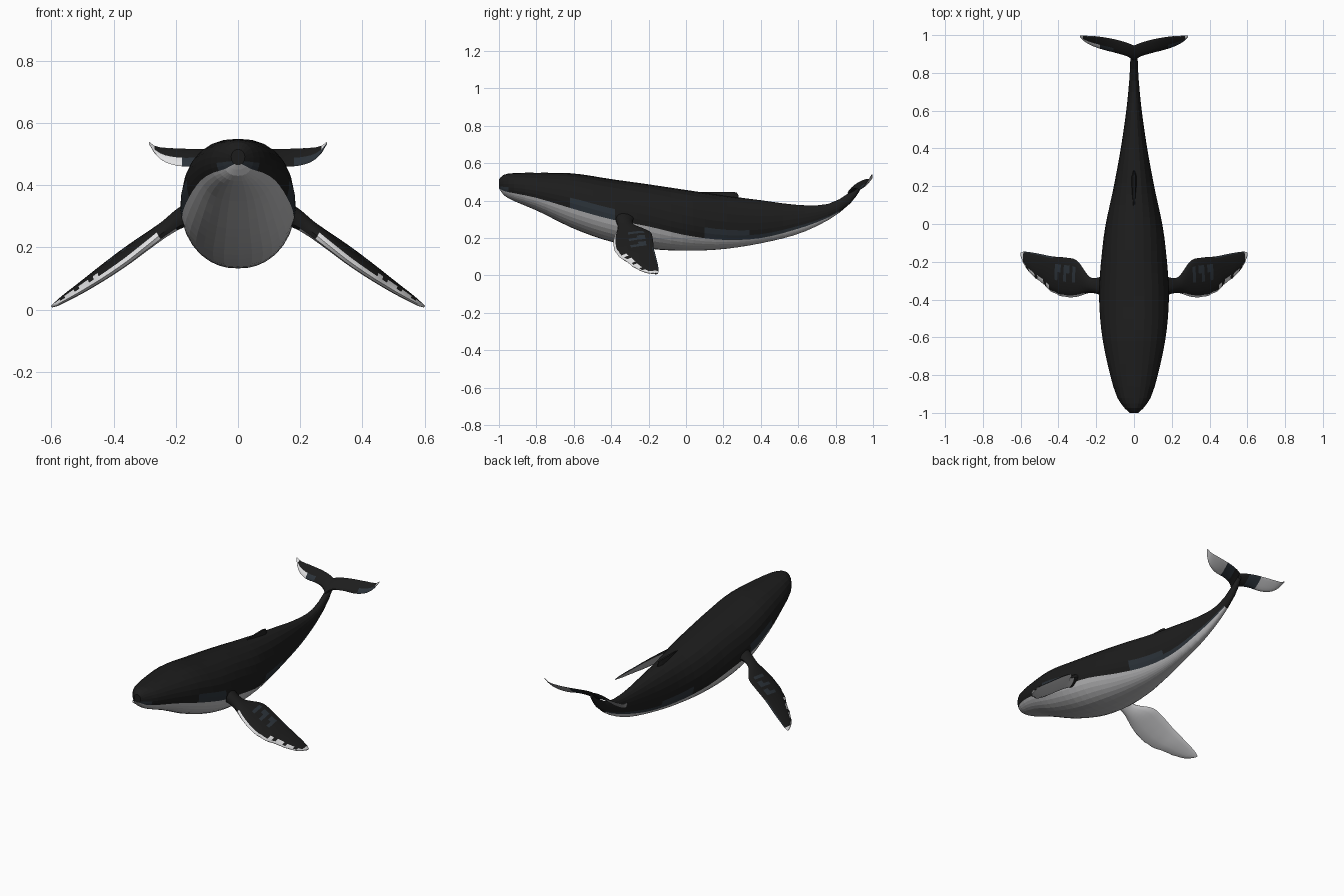
import bpy, bmesh, math, random
from mathutils import Vector

if "Cube" in bpy.data.objects:
    bpy.data.objects.remove(bpy.data.objects["Cube"])

random.seed(4)


def material(name, rgb):
    m = bpy.data.materials.new(name)
    m.diffuse_color = (*rgb, 1)
    m.use_nodes = True
    m.node_tree.nodes["Principled BSDF"].inputs["Base Color"].default_value = m.diffuse_color
    return m


MATS = [material("black_skin", (0.012, 0.012, 0.012)),
        material("slate_skin", (0.025, 0.033, 0.042)),
        material("pale_grey_belly", (0.5, 0.5, 0.51)),
        material("white_edge", (0.75, 0.75, 0.76))]
BLACK, SLATE, GREY, WHITE = range(4)


def sample(table, t):
    """Smooth interpolation of table rows, keyed by their first column."""
    n = len(table)
    i = 0
    while i < n - 2 and t > table[i + 1][0]:
        i += 1
    a, b = table[i], table[i + 1]
    p, q = table[max(i - 1, 0)], table[min(i + 2, n - 1)]
    h = b[0] - a[0]
    u = (t - a[0]) / h
    out = []
    for k in range(1, len(a)):
        ma = (b[k] - p[k]) / (b[0] - p[0]) * h
        mb = (q[k] - a[k]) / (q[0] - a[0]) * h
        out.append((2*u**3 - 3*u*u + 1) * a[k] + (u**3 - 2*u*u + u) * ma
                   + (3*u*u - 2*u**3) * b[k] + (u**3 - u*u) * mb)
    return out


def loft(name, rings, colour, smooth=None):
    """Skin closed rings; colour(ring, segment) gives the material index."""
    bm = bmesh.new()
    rows = [[bm.verts.new(p) for p in r] for r in rings]
    n = len(rows[0])
    for i in range(len(rows) - 1):
        for j in range(n):
            k = (j + 1) % n
            f = bm.faces.new((rows[i][j], rows[i][k], rows[i+1][k], rows[i+1][j]))
            f.material_index = colour(i, j)
    for r in (rows[0], rows[-1]):
        bm.faces.new(r)
    bmesh.ops.recalc_face_normals(bm, faces=bm.faces)
    me = bpy.data.meshes.new(name)
    bm.to_mesh(me)
    bm.free()
    for m in MATS:
        me.materials.append(m)
    ob = bpy.data.objects.new(name, me)
    bpy.context.collection.objects.link(ob)
    if smooth:
        bpy.context.view_layer.objects.active = ob
        ob.select_set(True)
        bpy.ops.object.shade_smooth_by_angle(angle=math.radians(smooth))
        ob.select_set(False)
    return ob


# Body: y, top z, bottom z, half width, belly line z, widest point (share of height)
BODY = [(-1.0, .515, .465, .022, .468, .5),
        (-.975, .538, .43, .05, .452, .5),
        (-.92, .547, .398, .088, .44, .5),
        (-.8, .549, .348, .126, .415, .5),
        (-.6, .545, .25, .168, .355, .52),
        (-.4, .515, .18, .185, .30, .47),
        (-.2, .487, .143, .175, .262, .45),
        (0, .457, .132, .15, .215, .47),
        (.2, .428, .141, .107, .19, .48),
        (.4, .402, .172, .07, .2, .5),
        (.6, .377, .222, .041, .25, .5),
        (.75, .38, .29, .026, .305, .5),
        (.85, .424, .358, .02, .36, .5),
        (.9, .465, .41, .018, .41, .5),
        (.94, .505, .47, .01, .47, .5)]
ys = [-1, -.99, -.975, -.95] + [-.92 + .06 * i for i in range(31)] + [.91, .94]
LOW, STRIP, HIGH = 7, 2, 6          # segments on each flank


def body_ring(y):
    top, bot, w, line, share = sample(BODY, y)
    mid = bot + (top - bot) * share

    def point(a):
        h = (top - mid) if a > 0 else (mid - bot)
        return (w * max(math.cos(a), 0) ** .85, y, mid + h * math.sin(a))

    a0 = math.asin(max(-1, min(.9, (line - mid) / (mid - bot if line < mid else top - mid))))
    a1 = a0 + (math.pi / 2 - a0) * .2
    angles = [-math.pi/2 + (a0 + math.pi/2) * i / LOW for i in range(LOW)]
    angles += [a0 + (a1 - a0) * i / STRIP for i in range(STRIP)]
    angles += [a1 + (math.pi/2 - a1) * i / HIGH for i in range(HIGH + 1)]
    flank = [point(a) for a in angles]
    return flank + [(-x, v, z) for x, v, z in flank[-2:0:-1]]


def body_colour(i, j):
    half = LOW + STRIP + HIGH
    k = j if j < half else 2 * half - 1 - j
    y = (ys[i] + ys[i + 1]) / 2
    if k < LOW:
        return GREY if y < .83 else BLACK
    if k < LOW + STRIP:
        if y < -.95 or -.62 < y < -.36:
            return SLATE
        if .08 < y < .36 or (y < .8 and y > .36 and k == LOW):
            return SLATE
    return BLACK


loft("body", [body_ring(y) for y in ys], body_colour)

# Dorsal fin: small backward hook on the ridge
fin = [(.08, .445, .004), (.14, .447, .008), (.19, .447, .010),
       (.25, .447, .009), (.272, .443, .005), (.282, .425, .003)]
loft("dorsal_fin",
     [[(-w * 2, y, .40), (w * 2, y, .40), (w * .6, y, z), (-w * .6, y, z)] for y, z, w in fin],
     lambda i, j: BLACK)


def blade(lead, trail, normal, thick, n=14):
    """Rounded airfoil ring from the leading to the trailing point."""
    out = []
    for j in range(n):
        a = 2 * math.pi * j / n
        u = (1 - math.cos(a)) / 2
        t = math.sin(a) * thick / 2 * (1.15 - .6 * u)
        out.append(lead.lerp(trail, u) + normal * t)
    return out


# Flippers: x, leading y, trailing y, centre z, thickness, half tilt
FLIPPER = [(.13, -.40, -.25, .315, .10, .005),
           (.18, -.375, -.28, .297, .075, .005),
           (.235, -.365, -.28, .262, .056, .01),
           (.30, -.385, -.195, .218, .05, .018),
           (.36, -.386, -.178, .175, .048, .022),
           (.43, -.358, -.172, .125, .043, .02),
           (.50, -.305, -.158, .076, .035, .014),
           (.56, -.245, -.148, .036, .024, .008),
           (.59, -.195, -.146, .015, .015, .003),
           (.60, -.165, -.15, .009, .008, 0)]
xs = [.13 + .47 * i / 30 for i in range(31)]
wobble = [random.uniform(-.006, .006) if x > .38 else 0 for x in xs]


def flipper_colour(i, j):
    x = xs[i]
    if j in (0, 13):
        return WHITE if x > .24 else BLACK
    if j > 6:
        return GREY if x > .2 else BLACK
    if j == 1 and x > .44 and i % 3 != 0 or x > .575:
        return WHITE
    if j in (3, 4) and .29 < x < .4 and j + i % 3 > 4:
        return SLATE
    if j == 6 and x > .42:
        return SLATE
    return BLACK


# Flukes: x, leading y, leading z, trailing y, trailing z, thickness
FLUKE = [(0, .865, .435, .945, .505, .03),
         (.03, .885, .458, .957, .512, .026),
         (.09, .904, .466, .975, .516, .02),
         (.17, .925, .460, .990, .517, .016),
         (.23, .947, .472, .996, .520, .012),
         (.265, .968, .498, .997, .525, .008),
         (.287, .990, .534, .997, .540, .004)]
fx = [.287 * i / 16 for i in range(17)]

for side, s in (("right", 1), ("left", -1)):
    rings = []
    for x, wob in zip(xs, wobble):
        yl, yt, z, th, tilt = sample(FLIPPER, x)
        rings.append(blade(Vector((s * x, yl + wob, z - tilt)),
                           Vector((s * x, yt, z + tilt)),
                           Vector((s * .5, 0, .82)), th))
    loft(side + "_flipper", rings, flipper_colour, 35)

    rings = []
    for x in fx:
        yl, zl, yt, zt, th = sample(FLUKE, x)
        rings.append(blade(Vector((s * x, yl, zl)), Vector((s * x, yt, zt)),
                           Vector((0, -.6, .8)), th))

    def fluke_colour(i, j, s=s):
        x = fx[i]
        if j > 6:
            return BLACK if x < .05 else SLATE if x < .11 else GREY
        if j < 3 and x > .17:
            return WHITE if s < 0 else SLATE
        if x > .255 or (j == 6 and x > .2):
            return WHITE
        return SLATE if s < 0 and j < 3 and x > .1 else BLACK

    loft(side + "_fluke", rings, fluke_colour, 35)
